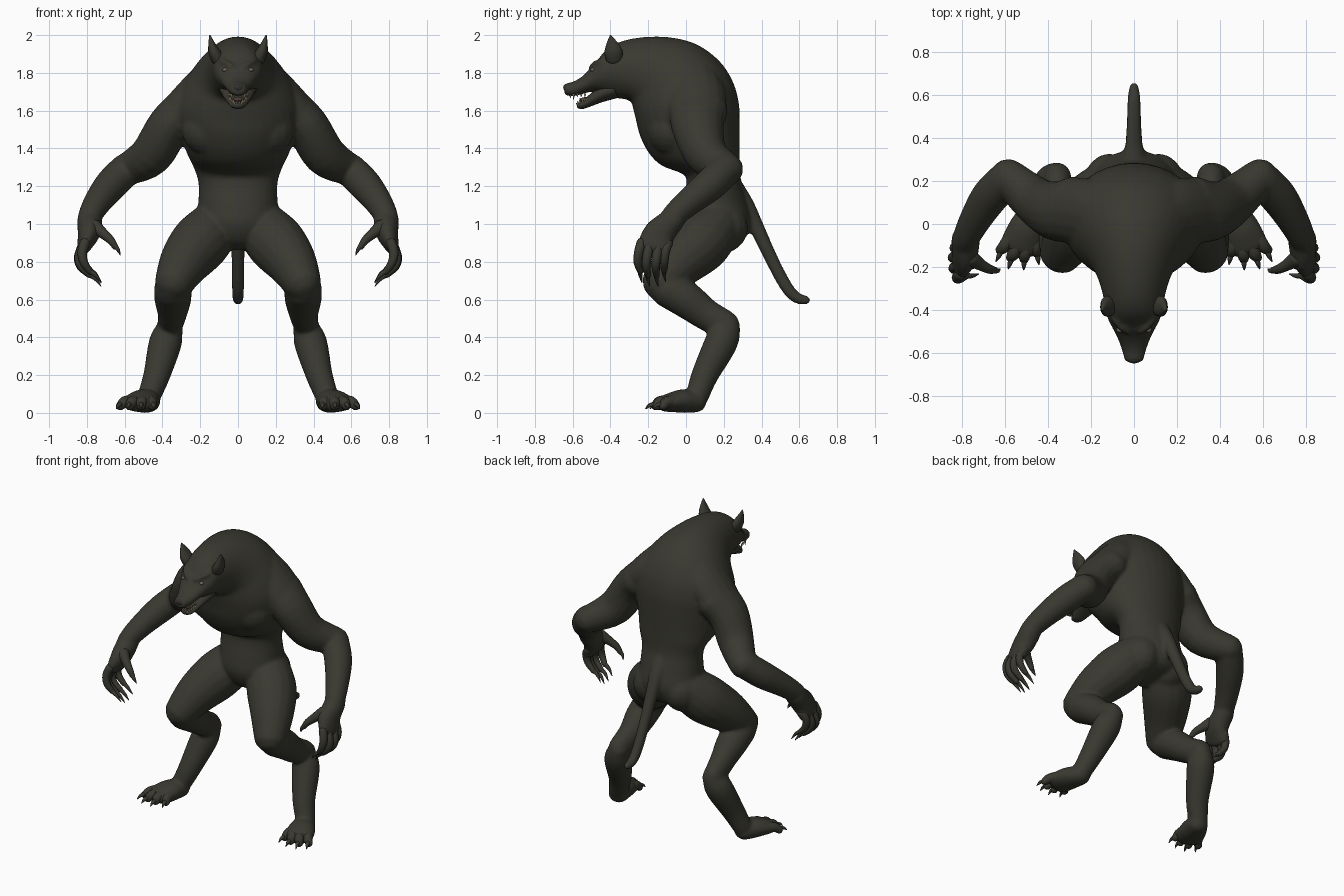
import bpy, bmesh, math
from mathutils import Vector, Matrix


def material(name, rgb):
    m = bpy.data.materials.new(name)
    m.diffuse_color = (*rgb, 1)
    return m


HIDE = material("dark hide", (0.041, 0.040, 0.030))
CLAW = material("dark claw", (0.043, 0.041, 0.032))
TOOTH = material("cream tooth", (0.42, 0.35, 0.22))
GUM = material("mouth flesh", (0.08, 0.045, 0.035))
EYE = material("dull eye", (0.15, 0.13, 0.10))
NOSE = material("black nose", (0.030, 0.029, 0.024))


def spline(rows, n=4):
    """Catmull-Rom through rows of any number of columns."""
    out = []
    for i in range(len(rows) - 1):
        a, b, c, d = (rows[min(max(i + k, 0), len(rows) - 1)] for k in (-1, 0, 1, 2))
        for s in range(n):
            t = s / n
            out.append([0.5 * (2 * q + (r - p) * t + (2 * p - 5 * q + 4 * r - w) * t * t
                               + (3 * q - p - 3 * r + w) * t ** 3)
                        for p, q, r, w in zip(a, b, c, d)])
    return out + [list(rows[-1])]


def loft(bm, rings, seg):
    """Skin (centre, half axis, half axis) sections and cap both ends."""
    loops = []
    for c, u, v in rings:
        loops.append([bm.verts.new(c + u * math.cos(2 * math.pi * k / seg) + v * math.sin(2 * math.pi * k / seg))
                      for k in range(seg)])
    for a, b in zip(loops, loops[1:]):
        for k in range(seg):
            bm.faces.new((a[k], a[(k + 1) % seg], b[(k + 1) % seg], b[k]))
    bm.faces.new(loops[0][::-1])
    bm.faces.new(loops[-1])


def profile_loft(bm, rows, seg=32):
    """Rows: front y, front z, back y, back z, half width."""
    rings = []
    for fy, fz, by, bz, a in spline(rows):
        f, b = Vector((0, fy, fz)), Vector((0, by, bz))
        rings.append(((f + b) / 2, Vector((a, 0, 0)), (b - f) / 2))
    loft(bm, rings, seg)


def tube(bm, rows, ref=(1, 0, 0), sides=(1, -1), seg=16):
    """Round-ended limb; rows: x, y, z, radius along ref[, other radius]."""
    rows = spline([r if len(r) == 5 else (*r, r[3]) for r in rows])
    for s in sides:
        pts = [Vector((r[0] * s, r[1], r[2])) for r in rows]
        rings = []
        for i, (p, r) in enumerate(zip(pts, rows)):
            t = (pts[min(i + 1, len(pts) - 1)] - pts[max(i - 1, 0)]).normalized()
            u = Vector(ref)
            u = (u - t * u.dot(t)).normalized()
            ring = (p, u * r[3], t.cross(u) * r[4])
            caps = [(p + t * k * r[4], ring[1] * w, ring[2] * w)
                    for k, w in ((0.5, 0.87), (0.87, 0.5), (0.99, 0.12))]
            if i == 0:
                rings += [(2 * p - c, a, b) for c, a, b in caps[::-1]]
            rings.append(ring)
            if i == len(pts) - 1:
                rings += caps
        loft(bm, rings, seg)


def ball(bm, centre, radii, sides=(1, -1)):
    for s in sides:
        m = Matrix.Translation((centre[0] * s, *centre[1:])) @ Matrix.Diagonal((*radii, 1))
        bmesh.ops.create_uvsphere(bm, u_segments=16, v_segments=10, radius=1, matrix=m)


def finish(name, bm, mat, voxel=0):
    bmesh.ops.recalc_face_normals(bm, faces=bm.faces)
    me = bpy.data.meshes.new(name)
    bm.to_mesh(me)
    bm.free()
    ob = bpy.data.objects.new(name, me)
    bpy.context.collection.objects.link(ob)
    if voxel:  # fuse overlapping masses into one skin
        r = ob.modifiers.new("fuse", 'REMESH')
        r.mode, r.voxel_size = 'VOXEL', voxel
        sm = ob.modifiers.new("relax", 'SMOOTH')
        sm.factor, sm.iterations = 0.5, 16
        dg = bpy.context.evaluated_depsgraph_get()
        new = bpy.data.meshes.new_from_object(ob.evaluated_get(dg))
        ob.modifiers.clear()
        ob.data = new
    ob.data.materials.clear()
    ob.data.materials.append(mat)
    ob.data.polygons.foreach_set("use_smooth", [True] * len(ob.data.polygons))
    ob.data.update()
    return ob


# Body: torso, neck and upper head in one loft
body = bmesh.new()
profile_loft(body, [
    (0.08, 0.86, 0.22, 0.88, 0.06), (0.01, 0.91, 0.31, 0.92, 0.16), (-0.03, 1.0, 0.345, 1.02, 0.215),
    (-0.02, 1.1, 0.32, 1.13, 0.21), (0.0, 1.2, 0.29, 1.24, 0.21), (-0.01, 1.26, 0.285, 1.34, 0.235),
    (-0.13, 1.31, 0.285, 1.44, 0.27), (-0.2, 1.38, 0.285, 1.54, 0.30), (-0.245, 1.47, 0.28, 1.64, 0.325),
    (-0.265, 1.55, 0.25, 1.75, 0.325), (-0.28, 1.61, 0.18, 1.86, 0.285), (-0.29, 1.645, 0.06, 1.95, 0.23),
    (-0.32, 1.66, -0.08, 1.988, 0.185), (-0.36, 1.665, -0.22, 1.99, 0.155), (-0.42, 1.68, -0.34, 1.968, 0.135),
    (-0.45, 1.69, -0.42, 1.925, 0.125), (-0.50, 1.70, -0.475, 1.86, 0.1), (-0.55, 1.687, -0.54, 1.79, 0.073),
    (-0.60, 1.675, -0.59, 1.757, 0.056), (-0.645, 1.682, -0.645, 1.743, 0.042)])
# brows, chest pads, buttocks
tube(body, [(0.03, -0.505, 1.832, 0.013), (0.06, -0.485, 1.852, 0.014), (0.09, -0.45, 1.868, 0.013)], (0, 0, 1))
ball(body, (0.15, -0.08, 1.50), (0.15, 0.125, 0.14))
ball(body, (0.115, 0.175, 0.98), (0.125, 0.155, 0.14))
# shoulder slopes, arms and palms
tube(body, [(0.08, 0.02, 1.79, 0.13), (0.20, 0.05, 1.69, 0.16, 0.12), (0.31, 0.06, 1.58, 0.15, 0.11),
            (0.39, 0.07, 1.47, 0.12, 0.11)], (0, 1, 0))
tube(body, [(0.27, 0.07, 1.61, 0.155, 0.12), (0.365, 0.06, 1.52, 0.14, 0.115), (0.46, 0.11, 1.365, 0.113),
            (0.585, 0.218, 1.29, 0.087)], (0, 1, 0))
tube(body, [(0.59, 0.21, 1.29, 0.088), (0.67, 0.13, 1.21, 0.088), (0.74, 0.02, 1.12, 0.075),
            (0.785, -0.07, 1.04, 0.063), (0.80, -0.12, 0.97, 0.05)], (0, 1, 0))
tube(body, [(0.785, -0.07, 1.02, 0.065, 0.068), (0.79, -0.14, 0.95, 0.085, 0.06),
            (0.815, -0.168, 0.88, 0.094, 0.038)], (0, 1, 0))
# thighs, calves, shanks, feet
tube(body, [(0.12, 0.16, 0.99, 0.14), (0.20, 0.08, 0.90, 0.157), (0.28, -0.03, 0.80, 0.137),
            (0.335, -0.125, 0.70, 0.107)])
tube(body, [(0.345, -0.10, 0.66, 0.1), (0.345, 0.0, 0.60, 0.098), (0.348, 0.10, 0.525, 0.078, 0.085),
            (0.36, 0.205, 0.465, 0.066, 0.08)])
tube(body, [(0.36, 0.21, 0.45, 0.07, 0.08), (0.385, 0.185, 0.37, 0.088), (0.43, 0.10, 0.20, 0.072),
            (0.47, 0.06, 0.09, 0.062)])
tube(body, [(0.475, 0.05, 0.058, 0.067, 0.058), (0.50, -0.02, 0.063, 0.087, 0.063),
            (0.53, -0.10, 0.052, 0.097, 0.048)])
# tail
tube(body, [(0, 0.24, 1.2, 0.06), (0, 0.31, 1.1, 0.052), (0, 0.375, 0.98, 0.041), (0, 0.45, 0.82, 0.036),
            (0, 0.53, 0.67, 0.034), (0, 0.585, 0.61, 0.031), (0, 0.635, 0.597, 0.025)], sides=(1,))
finish("body", body, HIDE, voxel=0.009)

# Lower jaw
jaw = bmesh.new()
profile_loft(jaw, [(-0.36, 1.668, -0.40, 1.76, 0.10), (-0.44, 1.646, -0.455, 1.735, 0.085),
                   (-0.49, 1.628, -0.505, 1.69, 0.064), (-0.545, 1.609, -0.56, 1.648, 0.042),
                   (-0.575, 1.614, -0.582, 1.64, 0.024)], 20)
finish("lower_jaw", jaw, HIDE)

# Ears
ears = bmesh.new()
tube(ears, [(0.108, -0.38, 1.875, 0.045, 0.035), (0.128, -0.385, 1.915, 0.048, 0.03),
            (0.141, -0.393, 1.96, 0.028, 0.016), (0.148, -0.40, 1.995, 0.005, 0.005)], (0, 1, 0))
finish("ears", ears, HIDE)

# Fingers, thumbs and toes with their claws
digits, claws = bmesh.new(), bmesh.new()
for y, drop, out in ((-0.235, 0.02, -0.01), (-0.19, 0.0, 0.005), (-0.14, 0.0, 0.008), (-0.095, 0.025, 0.0)):
    tip = y * 0.9 - 0.03
    tube(digits, [(0.81, y, 0.90, 0.027), (0.835 + out, y - 0.015, 0.83 + drop, 0.025),
                  (0.825 + out, y - 0.02, 0.775 + drop, 0.022), (0.785, tip, 0.73 + drop, 0.017)], (0, 1, 0), seg=12)
    tube(claws, [(0.795, tip, 0.737 + drop, 0.015), (0.755, tip, 0.71 + drop, 0.011),
                 (0.725, tip + 0.008, 0.67 + drop, 0.002)], (0, 1, 0), seg=10)
tube(digits, [(0.76, -0.16, 0.985, 0.04), (0.715, -0.19, 0.95, 0.028), (0.675, -0.21, 0.915, 0.022),
              (0.65, -0.215, 0.88, 0.016)], (0, 1, 0), seg=12)
tube(claws, [(0.655, -0.215, 0.888, 0.015), (0.636, -0.218, 0.865, 0.011), (0.624, -0.21, 0.836, 0.002)],
     (0, 1, 0), seg=10)
for x, y in ((0.46, -0.135), (0.51, -0.16), (0.56, -0.155), (0.60, -0.12)):
    dx = (x - 0.5) * 0.22
    tube(digits, [(x - dx - 0.01, y + 0.07, 0.06, 0.034), (x, y + 0.02, 0.057, 0.031),
                  (x + dx, y, 0.038, 0.024)], seg=12)
    tube(claws, [(x + dx, y - 0.01, 0.045, 0.014), (x + dx * 1.5, y - 0.035, 0.04, 0.01),
                 (x + dx * 2, y - 0.055, 0.022, 0.002)], seg=10)
finish("fingers_and_toes", digits, HIDE)
finish("claws", claws, CLAW)

# Face details
nose = bmesh.new()
ball(nose, (0, -0.632, 1.722), (0.032, 0.018, 0.02), (1,))
finish("nose", nose, NOSE)
eyes = bmesh.new()
ball(eyes, (0.067, -0.492, 1.816), (0.016, 0.014, 0.011))
finish("eyes", eyes, EYE)
tongue = bmesh.new()
ball(tongue, (0, -0.525, 1.658), (0.034, 0.04, 0.014), (1,))
finish("tongue", tongue, GUM)
teeth = bmesh.new()
for i in range(4):
    f = i / 3
    x, y, size = 0.034 + 0.016 * f, -0.595 + 0.06 * f, 0.027 if i == 0 else 0.011
    tube(teeth, [(x, y, 1.686, 0.006), (x, y, 1.683 - size, 0.001)], seg=8)
    x, y, z = 0.025 + 0.016 * f, -0.562 + 0.04 * f, 1.642 + 0.018 * f
    tube(teeth, [(x, y, z, 0.006), (x, y, z + (0.024 if i == 0 else 0.011), 0.001)], seg=8)
for x in (0.007, 0.019):  # incisors
    tube(teeth, [(x, -0.612, 1.684, 0.006), (x, -0.612, 1.670, 0.002)], seg=8)
    tube(teeth, [(x, -0.573, 1.636, 0.006), (x, -0.573, 1.650, 0.002)], seg=8)
finish("teeth", teeth, TOOTH)
